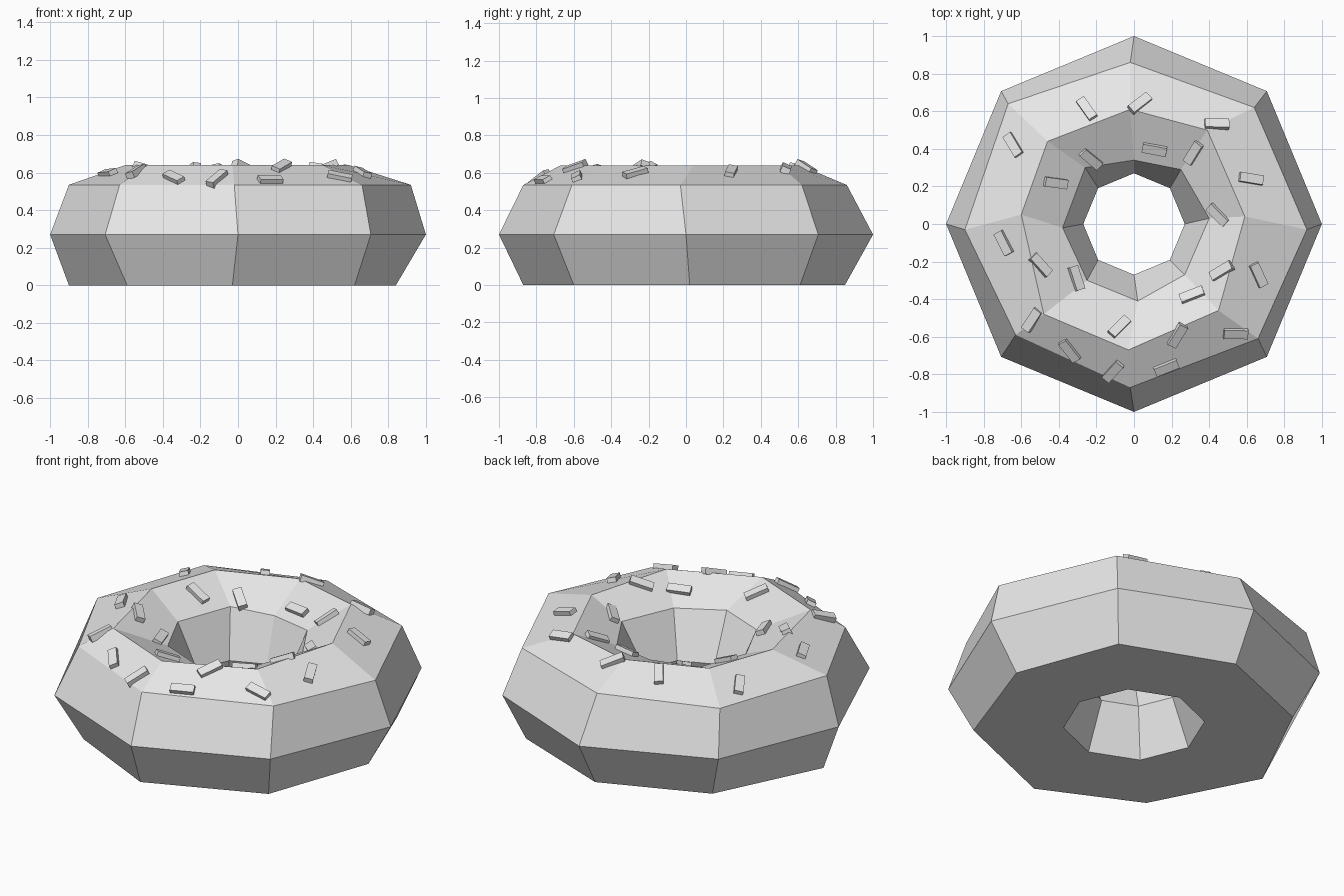
import bpy, bmesh
from math import radians, cos, sin, pi
from mathutils import Vector, Matrix
from mathutils.bvhtree import BVHTree

cube = bpy.data.objects.get("Cube")
if cube:
    bpy.data.objects.remove(cube, do_unlink=True)


def make_material(name, color):
    material = bpy.data.materials.new(name)
    material.use_nodes = True
    material.diffuse_color = color
    shader = next(n for n in material.node_tree.nodes if n.type == 'BSDF_PRINCIPLED')
    shader.inputs["Base Color"].default_value = color
    return material


def add_object(name, bm, material):
    mesh = bpy.data.meshes.new(name)
    bm.to_mesh(mesh)
    mesh.materials.append(material)
    obj = bpy.data.objects.new(name, mesh)
    bpy.context.collection.objects.link(obj)
    return obj


def regular_ring(radius):
    """Eight evenly spaced corners, clockwise from the back."""
    return [(radius * sin(i * pi / 4), radius * cos(i * pi / 4)) for i in range(8)]


grey = make_material("light grey", (0.8, 0.8, 0.8, 1))

# Hand-shaped rings of the dough, clockwise from the back
shoulder = [(-.02, .86), (.64, .62), (.92, -.03), (.66, -.61),
            (-.02, -.87), (-.63, -.59), (-.9, -.03), (-.67, .64)]
ridge = [(-.02, .61), (.39, .5), (.59, .04), (.45, -.46),
         (-.03, -.67), (-.48, -.48), (-.6, .05), (-.46, .44)]
inner_slope = [(0, .34), (.25, .29), (.4, .03), (.27, -.27),
               (.02, -.41), (-.25, -.3), (-.38, -.02), (-.26, .3)]
base = [(0, .85), (.62, .61), (.84, .02), (.62, -.6),
        (-.03, -.87), (-.59, -.6), (-.9, 0), (-.6, .61)]

# Closed tube cross-section: each ring with its height
rings = [(base, 0), (regular_ring(1), .27), (shoulder, .535), (ridge, .64),
         (inner_slope, .53), (regular_ring(.27), .27), (regular_ring(.38), 0)]

# Dough ring
bm = bmesh.new()
loops = [[bm.verts.new((x, y, z)) for x, y in points] for points, z in rings]
for k, lower in enumerate(loops):
    upper = loops[(k + 1) % len(loops)]
    for i in range(8):
        j = (i + 1) % 8
        bm.faces.new((lower[i], upper[i], upper[j], lower[j]))
bmesh.ops.recalc_face_normals(bm, faces=bm.faces)
surface = BVHTree.FromBMesh(bm)
add_object("dough_ring", bm, grey)
bm.free()

# Sprinkles: position on the ring and heading in degrees
sprinkles = [(-.25, .61, -57), (.03, .64, 43), (.44, .53, 3), (-.64, .42, -55),
             (-.23, .35, -45), (.11, .4, -10), (.32, .38, 52), (-.42, .22, -10),
             (.62, .24, -6), (.45, .05, -40), (-.69, -.1, -62), (-.5, -.22, -43),
             (-.31, -.29, -72), (.47, -.25, 24), (.66, -.27, -62), (.31, -.38, 20),
             (-.54, -.51, 52), (-.08, -.55, 48), (.23, -.59, 65), (.54, -.58, -6),
             (-.34, -.67, -60), (-.11, -.78, 52), (.17, -.76, 22)]

for n, (x, y, heading) in enumerate(sprinkles):
    spot, normal, _, _ = surface.ray_cast(Vector((x, y, 2)), Vector((0, 0, -1)))
    # Lay the bar flat on the slope, along its heading
    angle = radians(heading)
    side = normal.cross(Vector((cos(angle), sin(angle), 0))).normalized()
    along = side.cross(normal)
    turn = Matrix((along, side, normal)).transposed().to_4x4()
    size = Matrix.Diagonal((.13, .05, .036, 1))
    bm = bmesh.new()
    bmesh.ops.create_cube(bm, size=1, matrix=Matrix.Translation(spot + normal * .006) @ turn @ size)
    add_object(f"sprinkle_{n + 1}", bm, grey)
    bm.free()
